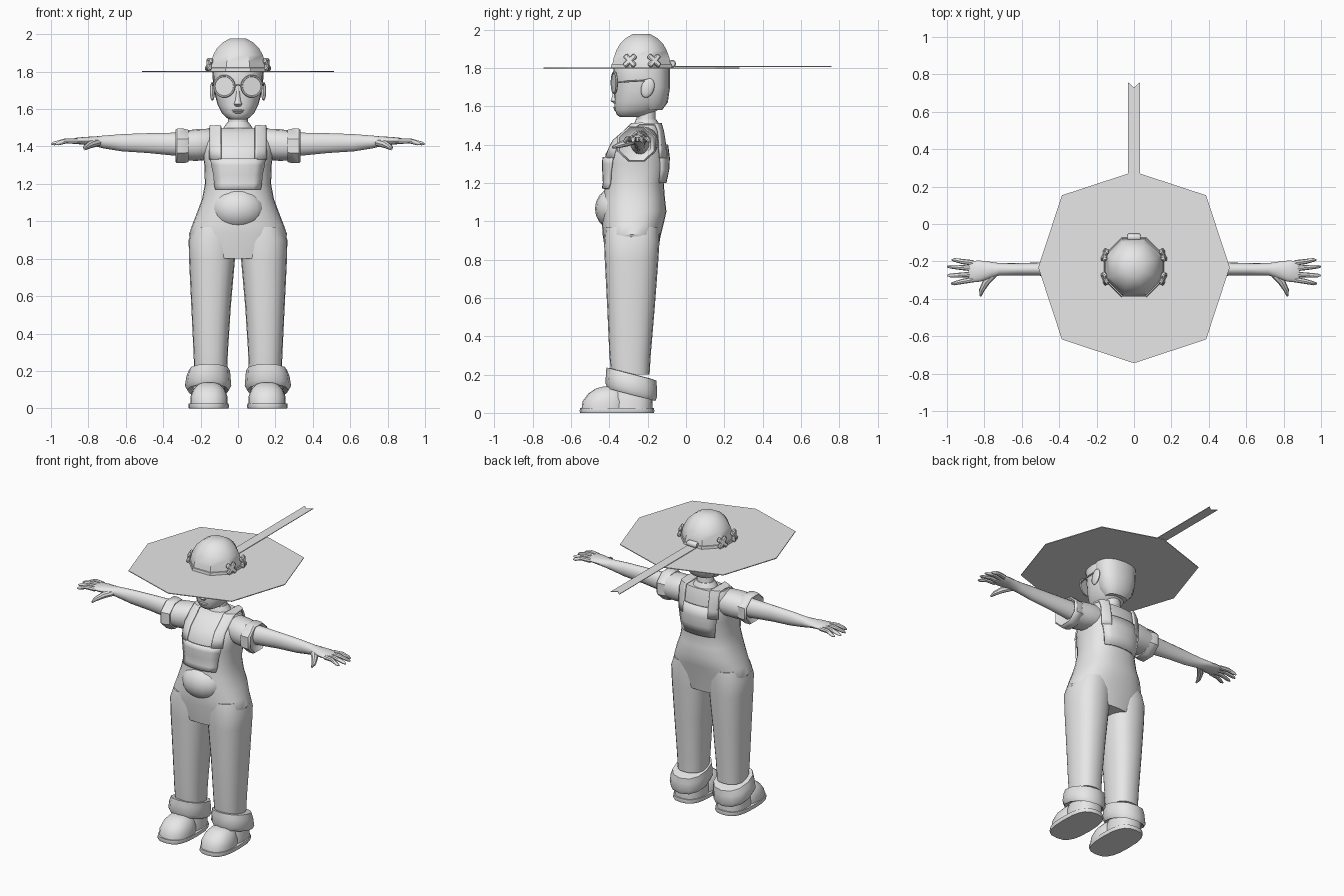
import bpy, bmesh, math
from mathutils import Vector, Matrix

if "Cube" in bpy.data.objects:
    bpy.data.objects.remove(bpy.data.objects["Cube"])

gray = bpy.data.materials.new("plain_gray")
gray.diffuse_color = (0.8, 0.8, 0.8, 1)
gray.use_nodes = True
gray.node_tree.nodes["Principled BSDF"].inputs["Base Color"].default_value = gray.diffuse_color


def finish(name, bm, mirror=False):
    """Turn a bmesh into a named object, optionally mirrored left to right."""
    bmesh.ops.recalc_face_normals(bm, faces=bm.faces)
    me = bpy.data.meshes.new(name)
    bm.to_mesh(me)
    bm.free()
    me.materials.append(gray)
    ob = bpy.data.objects.new(name, me)
    bpy.context.collection.objects.link(ob)
    if mirror:
        ob.modifiers.new("mirror", 'MIRROR')
    return ob


def skin(bm, rings):
    rows = [[bm.verts.new(p) for p in r] for r in rings]
    n = len(rows[0])
    for a, b in zip(rows, rows[1:]):
        for i in range(n):
            bm.faces.new((a[i], a[(i + 1) % n], b[(i + 1) % n], b[i]))
    bm.faces.new(rows[0])
    bm.faces.new(rows[-1])


def sup(c, p):
    return math.copysign(abs(c) ** (2 / p), c)


def loft(name, secs, axis='z', n=20, p=2.0, phase=0.0, mirror=False, shear=0.0):
    """Rounded cross-sections (t, centre a, centre b, radius a, radius b) along an axis."""
    rings = []
    for t, ca, cb, ra, rb in secs:
        ring = []
        for i in range(n):
            w = 2 * math.pi * i / n + phase
            a, b = ca + ra * sup(math.cos(w), p), cb + rb * sup(math.sin(w), p)
            ring.append((a, b, t - shear * (b - cb)) if axis == 'z' else (t, a, b))
        rings.append(ring)
    bm = bmesh.new()
    skin(bm, rings)
    return finish(name, bm, mirror)


def tube(name, pts, radii, n=8, mirror=True):
    pts = [Vector(q) for q in pts]
    rings = []
    for i, (q, r) in enumerate(zip(pts, radii)):
        d = pts[min(i + 1, len(pts) - 1)] - pts[max(i - 1, 0)]
        rot = d.to_track_quat('Z', 'Y')
        rings.append([q + rot @ Vector((r * math.cos(k * math.tau / n), r * math.sin(k * math.tau / n), 0))
                      for k in range(n)])
    bm = bmesh.new()
    skin(bm, rings)
    return finish(name, bm, mirror)


def ball(name, c, r, mirror=False, rot=Matrix()):
    bm = bmesh.new()
    bmesh.ops.create_uvsphere(bm, u_segments=16, v_segments=10, radius=1,
                              matrix=Matrix.Translation(c) @ rot @ Matrix.Diagonal((*r, 1)))
    return finish(name, bm, mirror)


# Torso, hips and legs
torso = [(.80, -.285, .20, .13), (.93, -.283, .263, .152), (.98, -.278, .245, .16),
         (1.05, -.27, .218, .168), (1.12, -.272, .192, .162), (1.2, -.268, .177, .152),
         (1.3, -.26, .18, .165), (1.35, -.26, .187, .16), (1.42, -.245, .187, .135),
         (1.47, -.22, .178, .1), (1.5, -.205, .155, .075)]
loft("overalls_body", [(z, 0, cy, rx, ry) for z, cy, rx, ry in torso], n=28, p=2.4)
loft("trouser_leg", [(.2, .146, -.29, .088, .1), (.3, .146, -.292, .092, .108),
                     (.55, .144, -.287, .106, .124), (.8, .139, -.284, .123, .14),
                     (.9, .137, -.283, .127, .145), (.97, .125, -.28, .115, .14)], p=2.4, mirror=True)
ball("belly_pocket", (0, -.365, 1.065), (.145, .11, .115))


def surface_y(x, z, side):
    """Depth of the torso surface, on the front (-1) or back (+1)."""
    for a, b in zip(torso, torso[1:]):
        if a[0] <= z <= b[0]:
            f = (z - a[0]) / (b[0] - a[0])
            cy, rx, ry = (a[k] + f * (b[k] - a[k]) for k in (1, 2, 3))
            return cy + side * ry * (1 - min(abs(x) / rx, .999) ** 2.4) ** (1 / 2.4)


def panel(name, rows, mirror=False):
    """Cloth laid over the torso; rows of (height, side, x start, x end)."""
    bm = bmesh.new()
    grid = []
    for z, side, x0, x1 in rows:
        xs = [x0 + (x1 - x0) * i / 6 for i in range(7)]
        grid.append([bm.verts.new((x, surface_y(x, z, side) + side * .008, z + (.01 if z > 1.49 else 0)))
                     for x in xs])
    for a, b in zip(grid, grid[1:]):
        for i in range(6):
            bm.faces.new((a[i], a[i + 1], b[i + 1], b[i]))
    ob = finish(name, bm, mirror)
    sol = ob.modifiers.new("thickness", 'SOLIDIFY')
    sol.thickness, sol.offset = .012, 0
    return ob


panel("bib", [(z, -1, -w, w) for z, w in ((1.17, .12), (1.2, .125), (1.25, .13), (1.3, .14), (1.335, .145))])
panel("back_bib", [(z, 1, -w, w) for z, w in ((1.2, .12), (1.27, .13), (1.33, .14), (1.4, .14))])
strap_z = (1.33, 1.38, 1.42, 1.47, 1.498)
panel("shoulder_strap", [(z, -1, .09, .15) for z in strap_z] + [(z, 1, .09, .145) for z in strap_z[::-1]], True)

# Trouser cuffs and shoes
loft("trouser_cuff", [(.105, .16, -.285, .09, .11), (.095, .16, -.285, .11, .125), (.12, .16, -.285, .124, .135),
                      (.17, .158, -.285, .118, .133), (.203, .153, -.285, .11, .13), (.205, .15, -.285, .085, .1)],
     n=12, p=2.3, mirror=True, shear=.26)
loft("shoe_sole", [(0, .157, -.36, .105, .192), (.008, .157, -.36, .109, .195), (.026, .157, -.36, .107, .193)],
     p=2.8, mirror=True)
loft("shoe_heel", [(.02, .157, -.29, .095, .115), (.08, .157, -.285, .092, .112), (.17, .155, -.275, .075, .09)],
     p=2.4, mirror=True)
loft("shoe_toe", [(.02, .155, -.42, .1, .125), (.06, .155, -.42, .1, .12), (.1, .155, -.41, .085, .1),
                  (.128, .155, -.4, .06, .07), (.138, .155, -.39, .03, .04)], p=2.3, mirror=True)

# Sleeves, arms and hands
loft("sleeve", [(.1, -.225, 1.41, .075, .07), (.16, -.235, 1.412, .09, .083), (.22, -.245, 1.408, .095, .085),
                (.28, -.25, 1.405, .092, .08)], 'x', 16, 2.2, mirror=True)
loft("sleeve_cuff", [(.268, -.255, 1.405, .08, .075), (.265, -.257, 1.403, .1, .093),
                     (.29, -.258, 1.403, .109, .1), (.325, -.258, 1.403, .109, .1),
                     (.335, -.257, 1.403, .098, .092), (.315, -.25, 1.405, .07, .07)], 'x', 8, 2, math.pi / 8, True)
loft("arm", [(.2, -.24, 1.41, .06, .066), (.33, -.24, 1.412, .048, .062), (.48, -.241, 1.418, .036, .053),
             (.62, -.242, 1.42, .033, .046), (.72, -.242, 1.424, .033, .034), (.76, -.245, 1.427, .042, .027),
             (.82, -.252, 1.43, .056, .021), (.87, -.255, 1.43, .058, .016), (.885, -.255, 1.428, .048, .01)],
     'x', 16, mirror=True)
for name, y0, x1, y1 in (("little_finger", -.208, .975, -.192), ("ring_finger", -.238, .998, -.228),
                         ("middle_finger", -.27, .998, -.275), ("index_finger", -.297, .978, -.318)):
    tube(name, [(.86, y0, 1.428), (.92, (y0 + y1) / 2, 1.43), (x1 - .015, y1, 1.416), (x1, y1, 1.412)],
         [.015, .0135, .010, .004])
tube("thumb", [(.745, -.262, 1.422), (.79, -.31, 1.41), (.815, -.355, 1.395), (.82, -.385, 1.385)],
     [.02, .02, .014, .006])

# Neck, head and hair
loft("neck", [(1.47, 0, -.205, .07, .06), (1.53, 0, -.208, .053, .05), (1.62, 0, -.21, .052, .05)])
loft("shirt_collar", [(1.48, 0, -.205, .09, .075), (1.515, 0, -.207, .068, .062), (1.53, 0, -.208, .056, .054)])
loft("head", [(1.543, 0, -.29, .04, .055), (1.555, 0, -.275, .064, .085), (1.58, 0, -.26, .088, .112),
              (1.62, 0, -.246, .108, .127), (1.68, 0, -.235, .124, .139), (1.74, 0, -.232, .13, .143),
              (1.8, 0, -.235, .134, .145), (1.84, 0, -.235, .12, .13)], n=24, p=2.3)
loft("hair", [(1.58, 0, -.175, .075, .05), (1.62, 0, -.175, .108, .08), (1.7, 0, -.175, .131, .092),
              (1.8, 0, -.18, .138, .097)], n=16, p=2.3)
ball("ear", (.137, -.2, 1.695), (.014, .034, .052), True, Matrix.Rotation(math.radians(-18), 4, 'X'))
loft("nose", [(1.615, 0, -.365, .016, .014), (1.628, 0, -.37, .023, .024), (1.645, 0, -.37, .015, .018),
              (1.71, 0, -.365, .008, .01)], n=10)
ball("upper_lip", (0, -.368, 1.592), (.034, .012, .006))
ball("lower_lip", (0, -.365, 1.582), (.028, .012, .006))

# Glasses
for s, side in ((1, "left"), (-1, "right")):
    bpy.ops.mesh.primitive_torus_add(major_radius=.055, minor_radius=.006, major_segments=24, minor_segments=6,
                                     location=(s * .073, -.374, 1.722),
                                     rotation=(math.pi / 2, 0, math.radians(14 * s)))
    rim = bpy.context.object
    rim.name = side + "_glasses_rim"
    rim.data.materials.append(gray)
    bm = bmesh.new()
    bmesh.ops.create_cone(bm, cap_ends=True, segments=24, radius1=.055, radius2=.055, depth=.004,
                          matrix=rim.matrix_basis)
    finish(side + "_lens", bm)
tube("glasses_bridge", [(-.022, -.386, 1.725), (0, -.39, 1.73), (.022, -.386, 1.725)], [.005] * 3, 6, False)
tube("glasses_temple", [(.125, -.362, 1.725), (.138, -.29, 1.73), (.137, -.2, 1.735)], [.005] * 3, 6)

# Hat: eight-sided brim and crown
HY = -.232
corners = [((.512 if k % 2 == 0 else .545) * math.cos(k * math.pi / 4),
            HY + (.512 if k % 2 == 0 else .545) * math.sin(k * math.pi / 4)) for k in range(8)]
bm = bmesh.new()
skin(bm, [[(x, y, z) for x, y in corners] for z in (1.798, 1.803)])
finish("hat_brim", bm)
loft("hat_crown", [(z, 0, HY, r, r) for z, r in
                   ((1.8, .168), (1.85, .158), (1.89, .143), (1.925, .122), (1.955, .09), (1.976, .05))],
     n=8, phase=math.pi / 8)
loft("hat_band", [(z, 0, HY, r, r) for z, r in ((1.8, .173), (1.82, .17), (1.822, .16))], n=8, phase=math.pi / 8)

# Crossed patches on the crown sides
for name, y, turn in (("front_cross", -.293, -18), ("rear_cross", -.166, 18)):
    bm = bmesh.new()
    for a in (45, -45):
        m = (Matrix.Translation((.155, y, 1.838)) @ Matrix.Rotation(math.radians(turn), 4, 'Z')
             @ Matrix.Rotation(math.radians(-12), 4, 'Y') @ Matrix.Rotation(math.radians(a), 4, 'X')
             @ Matrix.Diagonal((.02, .082, .028, 1)))
        bmesh.ops.create_cube(bm, size=1, matrix=m)
    finish(name, bm, True).modifiers.new("bevel", 'BEVEL').width = .006

# Ribbon with a notched tail, and its knot
bm = bmesh.new()
tail = [(-.032, -.1), (.032, -.1), (.032, .758), (0, .73), (-.032, .758)]
skin(bm, [[(x, y, z) for x, y in tail] for z in (1.805, 1.809)])
finish("ribbon_tail", bm)
loft("ribbon_knot", [(x, -.072, 1.822, r, r) for x, r in ((-.036, .015), (-.028, .02), (.028, .02), (.036, .015))],
     'x', 10)

# Smooth shading that keeps hard edges
bpy.ops.object.select_all(action='DESELECT')
for ob in bpy.data.objects:
    ob.select_set(True)
    bpy.context.view_layer.objects.active = ob
bpy.ops.object.shade_smooth_by_angle(angle=math.radians(42))
